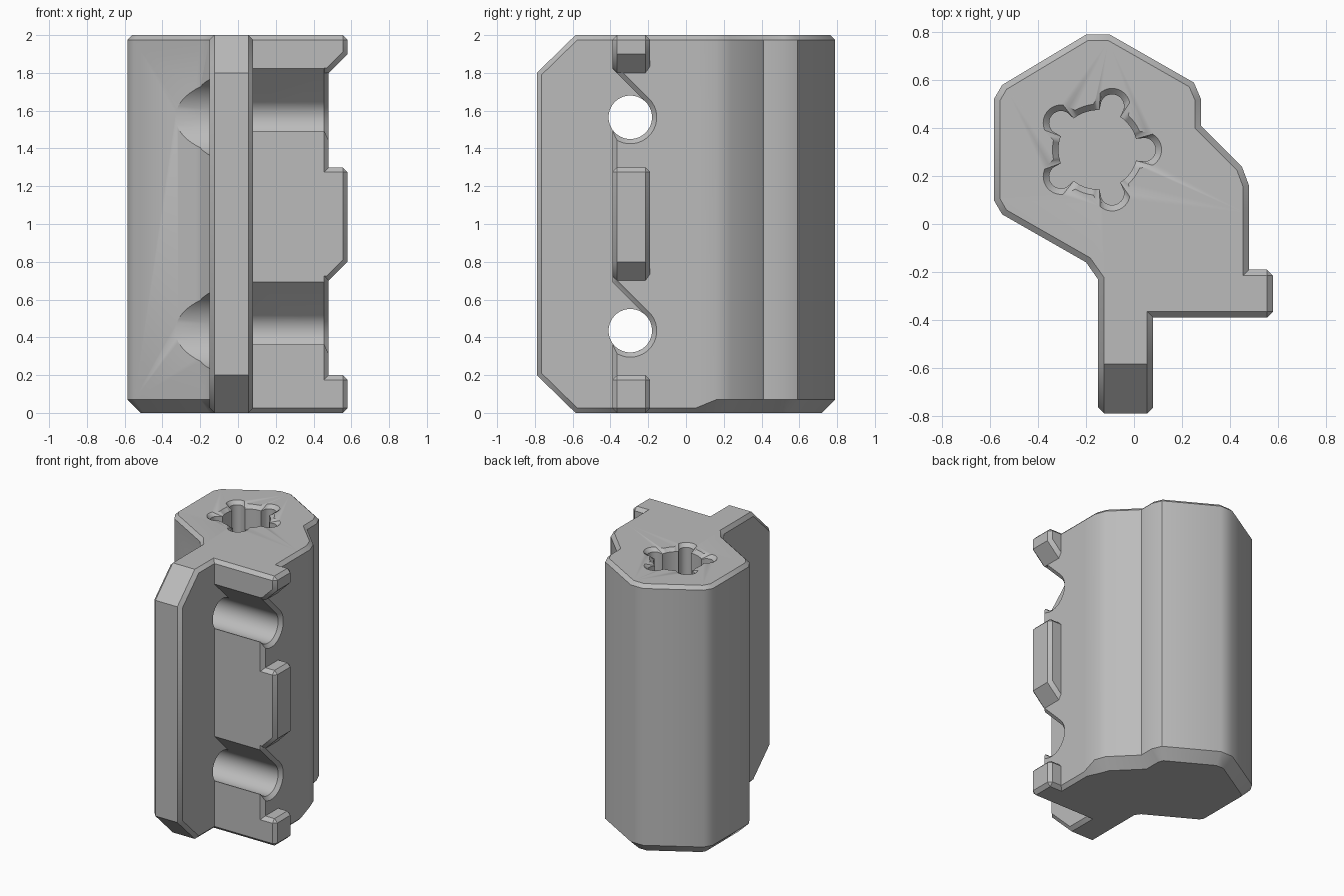
import bpy, bmesh
from math import sin, cos, sqrt, radians, pi, degrees
from mathutils import Vector

cube = bpy.data.objects.get("Cube")
if cube:
    bpy.data.objects.remove(cube, do_unlink=True)

grey = bpy.data.materials.new("plain grey")
grey.use_nodes = True
grey.diffuse_color = (0.5, 0.5, 0.5, 1)
grey.node_tree.nodes["Principled BSDF"].inputs["Base Color"].default_value = (0.5, 0.5, 0.5, 1)

C = 0.025  # common chamfer


def loft(name, rings, chamfer=0):
    """Closed solid through equal-length rings, optionally chamfered on its sharp edges."""
    bm = bmesh.new()
    loops = [[bm.verts.new(p) for p in ring] for ring in rings]
    n = len(loops[0])
    for a, b in zip(loops, loops[1:]):
        for i in range(n):
            j = (i + 1) % n
            bm.faces.new((a[i], a[j], b[j], b[i]))
    bm.faces.new(loops[0][::-1])
    bm.faces.new(loops[-1])
    bmesh.ops.recalc_face_normals(bm, faces=bm.faces)
    if chamfer:
        sharp = [e for e in bm.edges if degrees(e.calc_face_angle()) > 50]
        bmesh.ops.bevel(bm, geom=sharp, offset=chamfer, segments=1, affect='EDGES')
    mesh = bpy.data.meshes.new(name)
    bm.to_mesh(mesh)
    bm.free()
    mesh.materials.append(grey)
    ob = bpy.data.objects.new(name, mesh)
    bpy.context.collection.objects.link(ob)
    return ob


def combine(target, tool, operation):
    mod = target.modifiers.new(operation, 'BOOLEAN')
    mod.operation, mod.solver, mod.object = operation, 'EXACT', tool
    bpy.context.view_layer.objects.active = target
    bpy.ops.object.modifier_apply(modifier=mod.name)
    bpy.data.objects.remove(tool, do_unlink=True)


def x_cylinder(name, x0, x1, y, z, r, sides=64):
    angles = [2 * pi * i / sides for i in range(sides)]
    return loft(name, [[(x, y + r * cos(a), z + r * sin(a)) for a in angles] for x in (x0, x1)])


def inset(points, amounts):
    """Mitred inset of a clockwise outline, with an amount for each corner."""
    out = []
    for i, p in enumerate(points):
        p = Vector(p)
        d0 = (p - Vector(points[i - 1])).normalized()
        d1 = (Vector(points[(i + 1) % len(points)]) - p).normalized()
        n0, n1 = Vector((d0.y, -d0.x)), Vector((d1.y, -d1.x))
        out.append(p + (n0 + n1) * (amounts[i] / (1 + n0.dot(n1))))
    return out


# Main column: outline with a wider bottom chamfer around the back
wide = [(-0.14, -0.245), (-0.2, -0.16), (-0.55, 0.04), (-0.585, 0.1), (-0.585, 0.52),
        (-0.55, 0.58), (-0.2, 0.79), (-0.1, 0.79), (0.25, 0.59), (0.28, 0.52),
        (0.28, 0.41), (0.45, 0.24), (0.48, 0.16)]
narrow = [(0.48, 0.05), (0.48, -0.365), (0.455, -0.39), (-0.05, -0.39)]
outline = wide + narrow
low = [0.07] * len(wide) + [C] * len(narrow)
top = [C] * len(outline)
body = loft("holder_body", [
    [(p.x, p.y, 0) for p in inset(outline, low)],
    [(x, y, d) for (x, y), d in zip(outline, low)],
    [(x, y, 2 - C) for x, y in outline],
    [(p.x, p.y, 2) for p in inset(outline, top)]])

HOLE_Y, HOLE_R = -0.295, 0.115
HOLE_Z = (0.435, 1.57 - 0.035)
HOLE_Z = (0.435, 1.565)


# Open-fronted cross grooves: round seat with a sloping lead-in
def groove_ring(x, z, r):
    pts = [(HOLE_Y + r * cos(radians(a)), z + r * sin(radians(a))) for a in range(45, -147, -6)]
    reach = -0.6
    pts.append((reach, pts[-1][1]))
    pts.append((reach, pts[0][1] + pts[0][0] - reach))
    return [(x, py, pz) for py, pz in pts]


for z in HOLE_Z:
    combine(body, loft("groove_cutter", [
        groove_ring(x, z, HOLE_R + o)
        for x, o in ((0, 0), (0.48 - C, 0), (0.48, C), (0.53, C + 0.05))]), 'DIFFERENCE')
    combine(body, x_cylinder("recess_cutter", -0.8, -0.1, HOLE_Y, z, 0.21), 'DIFFERENCE')

# Front fin with sloped ends
fin = [(-0.79, 0.2), (-0.79, 1.8), (-0.585, 2), (0.1, 2), (0.1, 0), (-0.585, 0)]
combine(body, loft("fin", [[(x, y, z) for y, z in fin] for x in (-0.15, 0.08)], C), 'UNION')

# Side lugs: square one at the bottom, two with sloped undersides above
lugs = [[(0.3, 0), (0.58, 0), (0.58, 0.2), (0.3, 0.2)]]
for z0, z1 in ((0.7, 1.3), (1.8, 2)):
    lugs.append([(0.3, z0), (0.48, z0), (0.58, z0 + 0.1), (0.58, z1), (0.3, z1)])
for lug in lugs:
    combine(body, loft("lug", [[(x, y, z) for x, z in lug] for y in (-0.39, -0.19)], C), 'UNION')

# Cross holes through the fin
for z in HOLE_Z:
    combine(body, x_cylinder("hole_cutter", -0.4, 0.3, HOLE_Y, z, HOLE_R), 'DIFFERENCE')


# Five-lobed socket in the top
def socket_ring(z, o):
    ring = []
    for i in range(180):
        a = 2 * pi * i / 180
        off = (a + pi / 5) % (2 * pi / 5) - pi / 5
        r, c, lobe = 0.165 + o, 0.19, 0.05 + o
        under = lobe ** 2 - (c * sin(off)) ** 2
        if under > 0:
            r = max(r, c * cos(off) + sqrt(under))
        ring.append((-0.15 + r * cos(a), 0.31 + r * sin(a), z))
    return ring


combine(body, loft("socket_cutter", [
    socket_ring(z, o) for z, o in ((1, 0), (2 - C, 0), (2, C), (2.02, C + 0.02))]), 'DIFFERENCE')

bpy.ops.object.select_all(action='DESELECT')
body.select_set(True)
bpy.context.view_layer.objects.active = body
bpy.ops.object.shade_smooth_by_angle(angle=radians(32))
